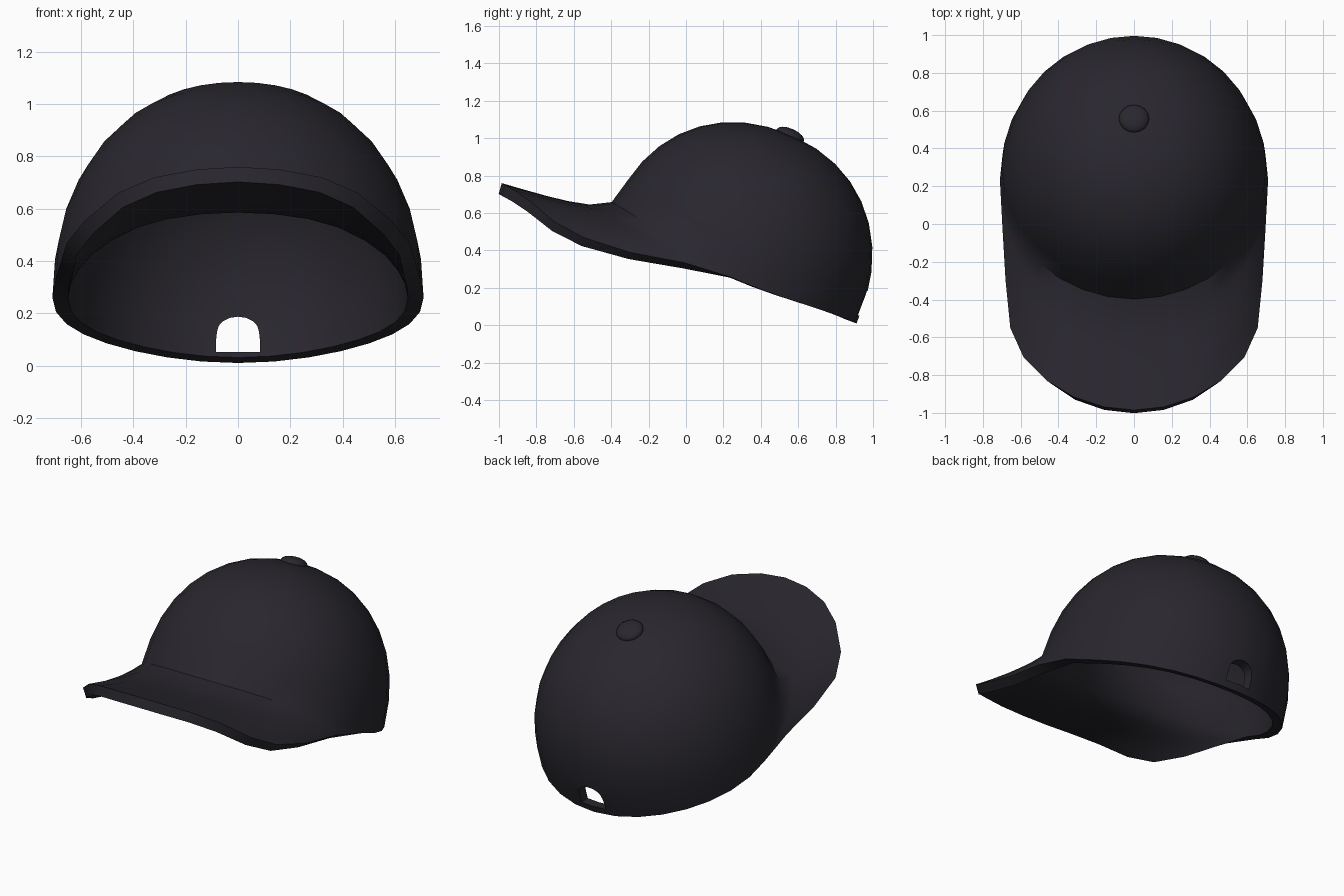
import bpy, bmesh, math
from mathutils import Vector, Matrix

if "Cube" in bpy.data.objects:
    bpy.data.objects.remove(bpy.data.objects["Cube"])

N, DOME, BRIM = 32, 9, 5
CENTRE = Vector((0, 0.255, 0.305))
TILT = Matrix.Rotation(-math.radians(24.2), 4, 'X')   # cap leans back
FRAME = Matrix.Translation(CENTRE) @ TILT

mat = bpy.data.materials.new("dark_cloth")
mat.diffuse_color = (0.022, 0.02, 0.027, 1)
mat.use_nodes = True
mat.node_tree.nodes["Principled BSDF"].inputs["Base Color"].default_value = mat.diffuse_color

# Outer edge of the brim, from the front centre round to the side
EDGE = [(0, -.985, .76), (.16, -.968, .75), (.32, -.915, .72), (.46, -.83, .66),
        (.585, -.705, .555), (.655, -.55, .47), (.68, -.30, .39), (.697, -.01, .335)]


def dome_point(k, i):
    a = 2 * math.pi * k / N
    c, s = math.cos(a), math.sin(a)
    w0 = 0.055 * max(0, c) - 0.05 * s ** 4
    t = math.pi / 2 * i / DOME
    r, h = math.cos(t) ** (2 / 2.15), math.sin(t) ** (2 / 2.15)
    flare = 0.02 * max(0, c) if i == 0 else 0
    return FRAME @ Vector((.71 * r * s, -(.72 * r + flare) * c, w0 + (.775 - w0) * h))


def brim_point(k, j):
    base = dome_point(k, 0)
    m = min(k, N - k)
    if m >= len(EDGE):
        return base
    x, y, z = EDGE[m]
    t = j / BRIM
    p = base.lerp(Vector((x if k <= N // 2 else -x, y, z)), t)
    p.z -= 0.036 * math.sin(math.pi * t ** 0.6) * math.cos(2 * math.pi * k / N) ** 2
    return p


# Cap shell: brim rings, then dome rings up to the crown
bm = bmesh.new()
rings = [[bm.verts.new(brim_point(k, j)) for k in range(N)] for j in range(BRIM, 0, -1)]
rings += [[bm.verts.new(dome_point(k, i)) for k in range(N)] for i in range(DOME)]
top = bm.verts.new(FRAME @ Vector((0, 0, .775)))
for a, b in zip(rings, rings[1:]):
    for k in range(N):
        n = (k + 1) % N
        bm.faces.new((a[k], a[n], b[n], b[k]))
for k in range(N):
    bm.faces.new((rings[-1][k], rings[-1][(k + 1) % N], top))
bmesh.ops.remove_doubles(bm, verts=bm.verts, dist=0.0005)
me = bpy.data.meshes.new("cap_shell")
bm.to_mesh(me)
bm.free()
cap = bpy.data.objects.new("cap_shell", me)
bpy.context.collection.objects.link(cap)
me.materials.append(mat)

# Arched cutter for the opening above the back strap
outline = [(-.085, .052), (.085, .052), (.083, .11)]
outline += [(.08 * math.cos(a), .13 + .057 * math.sin(a))
            for a in [math.pi * i / 8 for i in range(9)]] + [(-.083, .11)]
bm = bmesh.new()
f = bm.faces.new([bm.verts.new((x, .7, z)) for x, z in outline])
ext = bmesh.ops.extrude_face_region(bm, geom=[f])
bmesh.ops.translate(bm, vec=(0, .5, 0),
                    verts=[v for v in ext['geom'] if isinstance(v, bmesh.types.BMVert)])
bmesh.ops.recalc_face_normals(bm, faces=bm.faces)
cm = bpy.data.meshes.new("opening_cutter")
bm.to_mesh(cm)
bm.free()
cutter = bpy.data.objects.new("opening_cutter", cm)
cutter.hide_render = True
bpy.context.collection.objects.link(cutter)

# Cloth thickness and back opening
sol = cap.modifiers.new("thickness", 'SOLIDIFY')
sol.thickness, sol.offset = 0.06, -1
cut = cap.modifiers.new("opening", 'BOOLEAN')
cut.operation, cut.object, cut.solver = 'DIFFERENCE', cutter, 'EXACT'
bpy.context.view_layer.objects.active = cap
cap.select_set(True)
for name in ("thickness", "opening"):
    bpy.ops.object.modifier_apply(modifier=name)
bpy.data.objects.remove(cutter)
bpy.ops.object.shade_smooth_by_angle(angle=math.radians(45))
cap.select_set(False)

# Button on the crown
bpy.ops.mesh.primitive_uv_sphere_add(segments=16, ring_count=8, radius=1)
button = bpy.context.object
button.name = "top_button"
button.matrix_world = FRAME @ Matrix.Translation((0, -.015, .772)) @ Matrix.Diagonal((.08, .08, .036, 1))
button.data.materials.append(mat)
bpy.ops.object.shade_smooth_by_angle(angle=math.radians(45))
